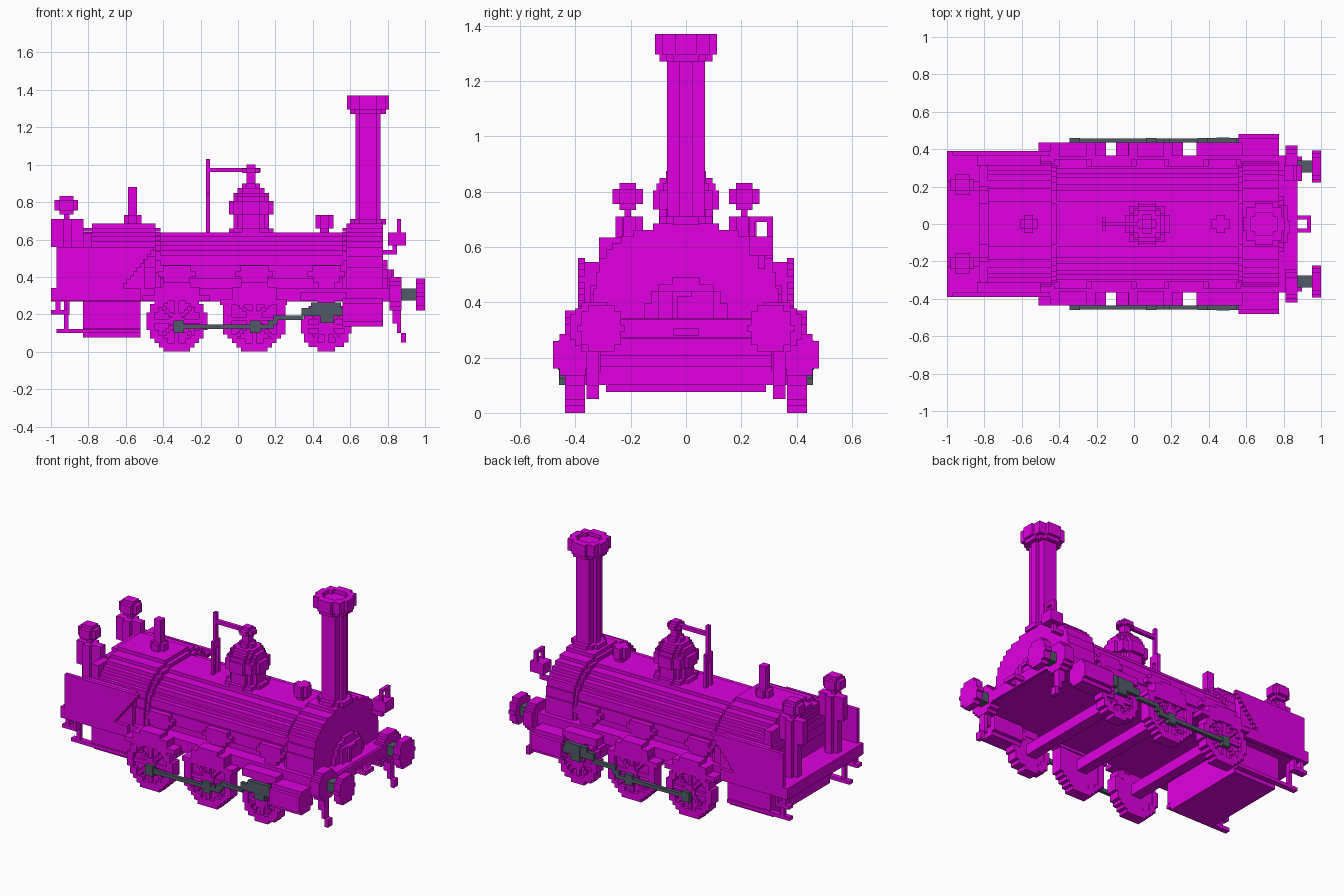
import bpy, bmesh, math
from mathutils import Matrix

cube = bpy.data.objects.get("Cube")
if cube:
    bpy.data.objects.remove(cube, do_unlink=True)

V = 0.0238  # block size


def material(name, rgb):
    m = bpy.data.materials.new(name)
    m.use_nodes = True
    m.diffuse_color = (*rgb, 1)
    b = m.node_tree.nodes["Principled BSDF"]
    b.inputs["Base Color"].default_value = (*rgb, 1)
    b.inputs["Roughness"].default_value = 0.8
    return m


MAGENTA = material("magenta", (0.75, 0.0, 0.75))
GREY = material("slate_grey", (0.08, 0.105, 0.135))


def part(name, boxes, mat=MAGENTA, mirror=False):
    """Join boxes (x0, x1, y0, y1, z0, z1) into one object, optionally mirrored in y."""
    bm = bmesh.new()
    if mirror:
        boxes = boxes + [(a, b, -d, -c, e, f) for a, b, c, d, e, f in boxes]
    for x0, x1, y0, y1, z0, z1 in boxes:
        mid = Matrix.Translation(((x0 + x1) / 2, (y0 + y1) / 2, (z0 + z1) / 2))
        size = Matrix.Diagonal((x1 - x0, y1 - y0, z1 - z0, 1))
        bmesh.ops.create_cube(bm, size=1, matrix=mid @ size)
    me = bpy.data.meshes.new(name)
    bm.to_mesh(me)
    bm.free()
    me.materials.append(mat)
    ob = bpy.data.objects.new(name, me)
    bpy.context.collection.objects.link(ob)
    return ob


def disc(axis, u, v, r, lo, hi, hole=0.0):
    """Stepped round disc: rows along v, spans along u, thickness lo..hi on axis."""
    out = []
    n = max(1, round(2 * r / V))
    step = 2 * r / n
    for i in range(n):
        c = -r + (i + 0.5) * step
        w = max(V / 2, round(math.sqrt(max(r * r - c * c, 0)) / V) * V)
        w = min(w, r)
        spans = [(-w, w)]
        if abs(c) < hole:
            h = round(math.sqrt(hole * hole - c * c) / V) * V
            if 0 < h < w:
                spans = [(-w, -h), (h, w)]
        for a, b in spans:
            s = (u + a, u + b)
            t = (v + c - step / 2, v + c + step / 2)
            out.append({'x': (lo, hi, *s, *t),
                        'y': (*s, lo, hi, *t),
                        'z': (*s, *t, lo, hi)}[axis])
    return out


def turned(cx, cy, profile):
    """Stack of stepped discs from (radius, z0, z1)."""
    return [b for r, z0, z1 in profile for b in disc('z', cx, cy, r, z0, z1)]


def barrel(x0, x1, rows):
    """Long stepped body from (half width, z0, z1)."""
    return [(x0, x1, -w, w, a, b) for w, a, b in rows]


# Boiler, firebox and smokebox
part("boiler", barrel(-0.45, 0.58, [
    (0.285, 0.34, 0.39), (0.31, 0.39, 0.465), (0.30, 0.465, 0.515),
    (0.27, 0.515, 0.54), (0.25, 0.54, 0.57), (0.215, 0.57, 0.59), (0.18, 0.59, 0.615),
    (0.12, 0.615, 0.637)]))
wide = [(0.335, 0.34, 0.45), (0.325, 0.45, 0.51), (0.315, 0.51, 0.56), (0.29, 0.56, 0.59),
        (0.265, 0.59, 0.615), (0.235, 0.615, 0.64), (0.19, 0.64, 0.662), (0.12, 0.662, 0.685)]
ring = [(w - 0.01, a - 0.02, b - 0.023) for w, a, b in wide]
part("firebox", barrel(-0.78, -0.44, wide))
part("firebox_front_ring", barrel(-0.44, -0.415, ring))
part("firebox_backplate", barrel(-0.83, -0.78, ring))
part("backplate_shoulders", [(-0.83, -0.78, 0.20, 0.315, 0.50, 0.635)], mirror=True)
part("smokebox", barrel(0.58, 0.775, wide))
part("smokebox_rear_ring", barrel(0.56, 0.58, ring))
part("smokebox_door", [(0.775, 0.80, -w, w, 0.34, z) for w, z in
                       ((0.15, 0.395), (0.125, 0.44), (0.10, 0.465), (0.05, 0.49))]
     + [(0.80, 0.82, -0.10, 0.10, 0.34, 0.44)])
part("door_handle", [(0.82, 0.835, -0.05, -0.03, 0.34, 0.44), (0.82, 0.835, -0.03, 0.02, 0.42, 0.44)])

# Chimney with a shallow recess in its mouth
part("chimney", turned(0.695, 0, [(0.095, 0.68, 0.71), (0.068, 0.71, 1.30), (0.095, 1.27, 1.295),
                                  (0.085, 1.295, 1.345)])
     + disc('z', 0.695, 0, 0.112, 1.295, 1.37, hole=0.07))

# Steam dome and valve
part("steam_dome", turned(0.07, 0, [
    (0.12, 0.63, 0.66), (0.097, 0.66, 0.735), (0.12, 0.735, 0.805), (0.107, 0.805, 0.83),
    (0.095, 0.83, 0.85), (0.072, 0.85, 0.875), (0.048, 0.875, 0.90), (0.024, 0.90, 1.00),
    (0.05, 0.955, 0.98)]))
part("valve_lever", [(-0.17, -0.15, 0.012, 0.036, 0.63, 0.85), (-0.17, -0.15, -0.036, -0.012, 0.63, 0.85),
                     (-0.17, -0.15, -0.012, 0.012, 0.80, 1.03),
                     (-0.15, 0.12, -0.012, 0.012, 0.96, 0.983)])
part("safety_valve", turned(0.463, 0, [(0.03, 0.63, 0.66), (0.048, 0.66, 0.73)]))
part("whistle", turned(-0.563, 0, [(0.048, 0.68, 0.73), (0.024, 0.73, 0.88)]))

# Frame, floor and ash pan
part("footplate", [(-1, 0.86, -0.365, 0.365, 0.268, 0.342)])
part("cab_floor", [(-1, -0.52, -0.39, 0.39, 0.27, 0.342)])
part("ash_pan", [(-0.83, -0.52, -0.29, 0.29, 0.075, 0.125), (-0.83, -0.52, -0.318, 0.318, 0.125, 0.27)])

# Cab side sheets with a stepped sloping front edge
n = 10
sheet = [(-0.97, -0.62 + 0.18 * (i + 0.5) / n, 0.365, 0.39,
          0.34 + 0.022 * i, 0.34 + 0.022 * (i + 1)) for i in range(n)]
part("cab_side_sheets", sheet + [(-0.84, -0.50, 0.31, 0.367, 0.34, 0.545)], mirror=True)

# Rear columns with lamps
part("rear_columns", disc('z', -0.912, 0.205, 0.05, 0.34, 0.71)
     + [(-1, -0.825, 0.18, 0.228, 0.56, 0.71)], mirror=True)
part("rear_lamps", [(-0.98, -0.855, 0.18, 0.24, 0.755, 0.81),
                    (-0.955, -0.88, 0.155, 0.265, 0.755, 0.81),
                    (-0.955, -0.88, 0.18, 0.24, 0.733, 0.832),
                    (-0.93, -0.90, 0.198, 0.222, 0.68, 0.74)], mirror=True)

# Wheels, axles and springs
for label, cx, r in (("rear", -0.327, 0.163), ("middle", 0.087, 0.175), ("front", 0.472, 0.135)):
    boxes = disc('y', cx, r, r, 0.365, 0.437, hole=r - 0.045)
    boxes += disc('y', cx, r, r - 0.03, 0.37, 0.415)
    boxes += disc('y', cx, r, 0.042, 0.37, 0.437)
    for k in range(8):
        a = k * math.pi / 4
        for j in range(2, int(r / V)):
            x, z = cx + j * V * math.cos(a), r + j * V * math.sin(a)
            boxes.append((x - V / 2, x + V / 2, 0.41, 0.432, z - V / 2, z + V / 2))
    part(label + "_wheels", boxes, mirror=True)
    part(label + "_axle", [(cx - 0.035, cx + 0.035, -0.38, 0.38, r - 0.035, r + 0.035)])
    part(label + "_springs", [(cx - w, cx + w, 0.31, 0.345, z, z + 0.03) for w, z in
                              ((0.045, 0.34), (0.07, 0.37), (0.10, 0.40), (0.075, 0.43))], mirror=True)
part("splashers", [(-0.51, -0.15, 0.36, 0.437, 0.27, 0.30), (-0.45, -0.205, 0.36, 0.437, 0.30, 0.345),
                   (-0.097, 0.262, 0.36, 0.437, 0.25, 0.28), (-0.03, 0.205, 0.36, 0.437, 0.28, 0.345),
                   (0.015, 0.16, 0.36, 0.437, 0.345, 0.37), (-0.40, -0.255, 0.36, 0.437, 0.345, 0.37),
                   (0.335, 0.58, 0.36, 0.437, 0.27, 0.32)], mirror=True)

# Cylinders and driving rods
part("cylinders", disc('x', 0.41, 0.21, 0.075, 0.56, 0.775), mirror=True)
part("driving_rods", [(-0.345, -0.29, 0.43, 0.46, 0.10, 0.167), (0.065, 0.12, 0.43, 0.46, 0.10, 0.167),
                      (-0.30, 0.19, 0.437, 0.458, 0.122, 0.146), (0.16, 0.21, 0.437, 0.458, 0.146, 0.17),
                      (0.19, 0.35, 0.437, 0.458, 0.17, 0.195), (0.34, 0.56, 0.437, 0.46, 0.19, 0.235),
                      (0.39, 0.55, 0.437, 0.46, 0.235, 0.262), (0.44, 0.51, 0.43, 0.462, 0.155, 0.262)],
     GREY, mirror=True)

# Front beam, buffers and coupling
part("front_beam", [(0.775, 0.875, -0.36, 0.36, 0.27, 0.34)])
part("buffer_mounts", disc('x', 0.33, 0.31, 0.09, 0.81, 0.875), mirror=True)
part("buffer_stems", [(0.87, 0.955, 0.275, 0.34, 0.273, 0.337)], GREY, mirror=True)
part("buffer_heads", disc('x', 0.307, 0.306, 0.085, 0.952, 1.0), mirror=True)
part("coupling", [(0.87, 0.945, 0.025, 0.045, 0.28, 0.305), (0.925, 0.945, -0.045, 0.045, 0.28, 0.305),
                  (0.87, 0.945, -0.045, -0.025, 0.28, 0.305)])
part("guard_irons", [(0.825, 0.85, 0.31, 0.36, 0.15, 0.28), (0.85, 0.872, 0.315, 0.36, 0.10, 0.27),
                     (0.872, 0.897, 0.315, 0.36, 0.05, 0.10)], mirror=True)

# Front lamp on its bracket, left side only
part("front_lamp", [(0.803, 0.897, 0.23, 0.315, 0.568, 0.637), (0.775, 0.85, 0.26, 0.285, 0.52, 0.545),
                    (0.825, 0.85, 0.26, 0.285, 0.52, 0.57), (0.85, 0.872, 0.292, 0.315, 0.637, 0.71),
                    (0.85, 0.872, 0.23, 0.247, 0.637, 0.71), (0.85, 0.872, 0.23, 0.315, 0.69, 0.71)])

# Rear steps and pipes
part("rear_brackets", [(-1, -0.90, 0.33, 0.375, 0.20, 0.222), (-0.975, -0.95, 0.33, 0.375, 0.20, 0.27),
                       (-0.92, -0.90, 0.33, 0.375, 0.222, 0.27)], mirror=True)
part("rear_steps", [(-0.93, -0.905, 0.30, 0.325, 0.10, 0.27), (-0.97, -0.52, 0.29, 0.325, 0.10, 0.122)],
     mirror=True)
